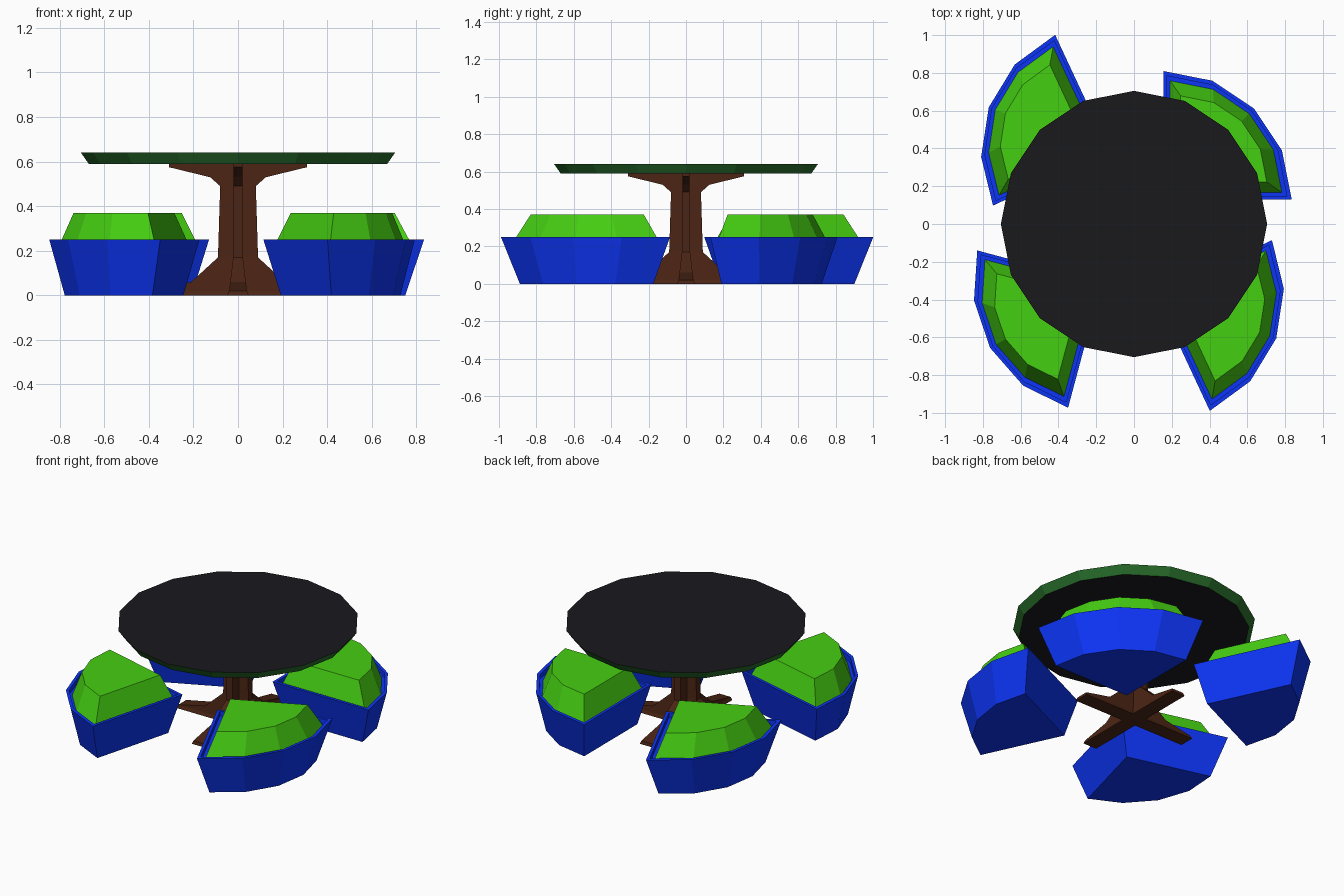
import bpy, bmesh
from math import cos, sin, pi, radians

if "Cube" in bpy.data.objects:
    bpy.data.objects.remove(bpy.data.objects["Cube"])


def material(name, rgb):
    m = bpy.data.materials.new(name)
    m.diffuse_color = (*rgb, 1)
    m.use_nodes = True
    m.node_tree.nodes["Principled BSDF"].inputs["Base Color"].default_value = m.diffuse_color
    return m


BLACK = material("black", (0.010, 0.009, 0.012))
DARK_GREEN = material("dark_green", (0.022, 0.16, 0.025))
BROWN = material("brown", (0.07, 0.018, 0.007))
BLUE = material("blue", (0.004, 0.035, 0.92))
LIME = material("lime", (0.06, 0.62, 0.006))


def finish(bm, name, mats):
    bmesh.ops.recalc_face_normals(bm, faces=bm.faces[:])
    me = bpy.data.meshes.new(name)
    bm.to_mesh(me)
    bm.free()
    for m in mats:
        me.materials.append(m)
    ob = bpy.data.objects.new(name, me)
    bpy.context.collection.objects.link(ob)
    return ob


def loft(name, rings, mats):
    """Join closed rings with quads and cap both ends (caps use the last material)."""
    bm = bmesh.new()
    vs = [[bm.verts.new(p) for p in ring] for ring in rings]
    n = len(vs[0])
    for a, b in zip(vs, vs[1:]):
        for i in range(n):
            j = (i + 1) % n
            bm.faces.new((a[i], a[j], b[j], b[i]))
    for cap in (vs[0], vs[-1]):
        bm.faces.new(cap).material_index = len(mats) - 1
    return finish(bm, name, mats)


# table top: bevelled 16-sided disc
def circle(r, z):
    return [(r * cos(i * pi / 8), r * sin(i * pi / 8), z) for i in range(16)]


loft("table_top", [circle(0.67, 0.59), circle(0.705, 0.64)], [DARK_GREEN, BLACK])

# pedestal: four identical fins in a cross; (reach, height, half width)
PROFILE = [(0.40, 0.0, 0.048), (0.395, 0.02, 0.04), (0.21, 0.06, 0.035),
           (0.09, 0.17, 0.022), (0.08, 0.49, 0.02), (0.125, 0.53, 0.02),
           (0.31, 0.575, 0.02), (0.31, 0.59, 0.02)]
for k in range(4):
    fin = loft(f"pedestal_fin_{k + 1}",
               [[(0, -w, z), (r, -w, z), (r, w, z), (0, w, z)] for r, z, w in PROFILE],
               [BROWN])
    fin.rotation_euler.z = k * pi / 2

# quarter-disc seats, each ring scaled about the seat's middle
SECTOR = [(0, 0)] + [(0.68 * cos(i * pi / 8), 0.68 * sin(i * pi / 8)) for i in range(5)]
MID = 0.28


def sector(s, z):
    return [(MID + (x - MID) * s, MID + (y - MID) * s, z) for x, y in SECTOR]


SEATS = [(0.155, 0.13, 0), (-0.13, 0.385, 115), (-0.173, -0.316, 165), (0.114, -0.373, -65)]
for k, (x, y, a) in enumerate(SEATS, 1):
    # tapered tub with recessed rim
    tub = loft(f"seat_tub_{k}", [sector(0.79, 0), sector(1, 0.25), sector(0.935, 0.25),
                                 sector(0.935, 0.22)], [BLUE])
    # sloped cushion
    cushion = loft(f"seat_cushion_{k}", [sector(0.87, 0.221), sector(0.67, 0.37)], [LIME])
    for ob in (tub, cushion):
        ob.location = (x, y, 0)
        ob.rotation_euler.z = radians(a)
